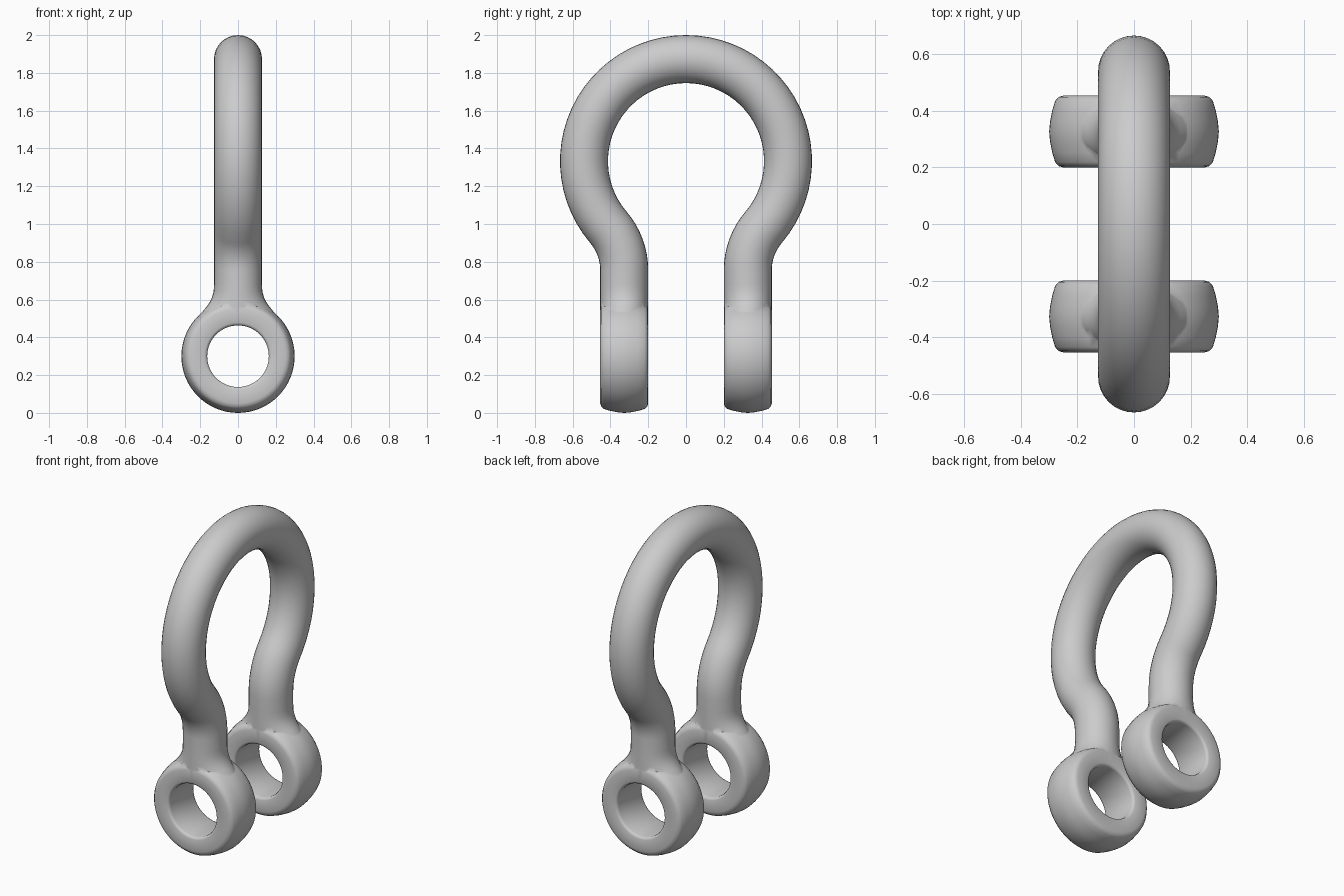
import bpy, bmesh
from math import sin, cos, pi, acos, radians
from mathutils import Vector

if "Cube" in bpy.data.objects:
    bpy.data.objects.remove(bpy.data.objects["Cube"])

TUBE, LEG_Y = 0.127, 0.327
BOW_Z, BOW_R, BEND_R = 1.335, 0.54, 0.35
EYE_Z = 0.302


def new_object(name, bm):
    bmesh.ops.recalc_face_normals(bm, faces=bm.faces)
    me = bpy.data.meshes.new(name)
    bm.to_mesh(me)
    bm.free()
    ob = bpy.data.objects.new(name, me)
    bpy.context.collection.objects.link(ob)
    return ob


def bridge(bm, rings, closed):
    n = len(rings[0])
    pairs = list(zip(rings, rings[1:]))
    if closed:
        pairs.append((rings[-1], rings[0]))
    for a, b in pairs:
        for i in range(n):
            j = (i + 1) % n
            bm.faces.new((a[i], a[j], b[j], b[i]))


# Bow path: (y, z, tilt, half width in x, half depth), from +y foot to crown
half = [(LEG_Y, z, 0, w, d) for z, w, d in (
    (0.495, 0.212, 0.122), (0.52, 0.199, 0.125), (0.545, 0.183, 0.127),
    (0.565, 0.166, TUBE), (0.59, 0.149, TUBE), (0.615, 0.137, TUBE),
    (0.645, 0.129, TUBE), (0.68, TUBE, TUBE))]
sweep = acos((LEG_Y + BEND_R) / (BOW_R + BEND_R))
bend_z = BOW_Z - (BOW_R + BEND_R) * sin(sweep)
for i in range(9):
    a = sweep * i / 8
    half.append((LEG_Y + BEND_R * (1 - cos(a)), bend_z + BEND_R * sin(a), -a, TUBE, TUBE))
for i in range(1, 25):
    a = -sweep + (pi / 2 + sweep) * i / 24
    half.append((BOW_R * cos(a), BOW_Z + BOW_R * sin(a), a, TUBE, TUBE))
path = half + [(-y, z, -t, w, d) for y, z, t, w, d in half[-2::-1]]
# past the crown the section normal is mirrored so the sides stay aligned
bm = bmesh.new()
rings = []
for k, (y, z, t, w, d) in enumerate(path):
    s = 1 if k < len(half) else -1
    out = Vector((0, s * cos(t), s * s * sin(abs(t)) * (1 if s * t > 0 else -1)))
    if s < 0:
        out = Vector((0, -cos(t), sin(-t)))
    rings.append([bm.verts.new(Vector((0, y, z)) + Vector((w * cos(u), 0, 0)) + out * d * sin(u))
                  for u in (2 * pi * i / 32 for i in range(32))])
bridge(bm, rings, False)
bm.faces.new(rings[0])
bm.faces.new(rings[-1])
shackle = new_object("shackle_bow", bm)

# Eyes: rounded ring profile (radius, offset along y) lathed around the pin axis
side = [(0.163, 0.11), (0.167, 0.122), (0.178, 0.127), (0.25, 0.127),
        (0.267, 0.122), (0.279, 0.108), (0.289, 0.075), (0.297, 0.035)]
profile = side + [(0.3, 0)] + [(r, -h) for r, h in reversed(side)]


def eye(name, y):
    bm = bmesh.new()
    rings = []
    for i in range(64):
        a = 2 * pi * i / 64
        rings.append([bm.verts.new((r * cos(a), y + h, EYE_Z + r * sin(a))) for r, h in profile])
    bridge(bm, rings, True)
    return new_object(name, bm)


# Fuse both eyes to the bow
for name, y in (("eye_back", LEG_Y), ("eye_front", -LEG_Y)):
    ring = eye(name, y)
    mod = shackle.modifiers.new(name, 'BOOLEAN')
    mod.operation, mod.solver, mod.object = 'UNION', 'EXACT', ring
    bpy.context.view_layer.objects.active = shackle
    bpy.ops.object.modifier_apply(modifier=mod.name)
    bpy.data.objects.remove(ring)

# Rest on the ground and shade smooth
low = min(v.co.z for v in shackle.data.vertices)
for v in shackle.data.vertices:
    v.co.z -= low
bpy.ops.object.select_all(action='DESELECT')
shackle.select_set(True)
bpy.context.view_layer.objects.active = shackle
bpy.ops.object.shade_smooth_by_angle(angle=radians(50))
